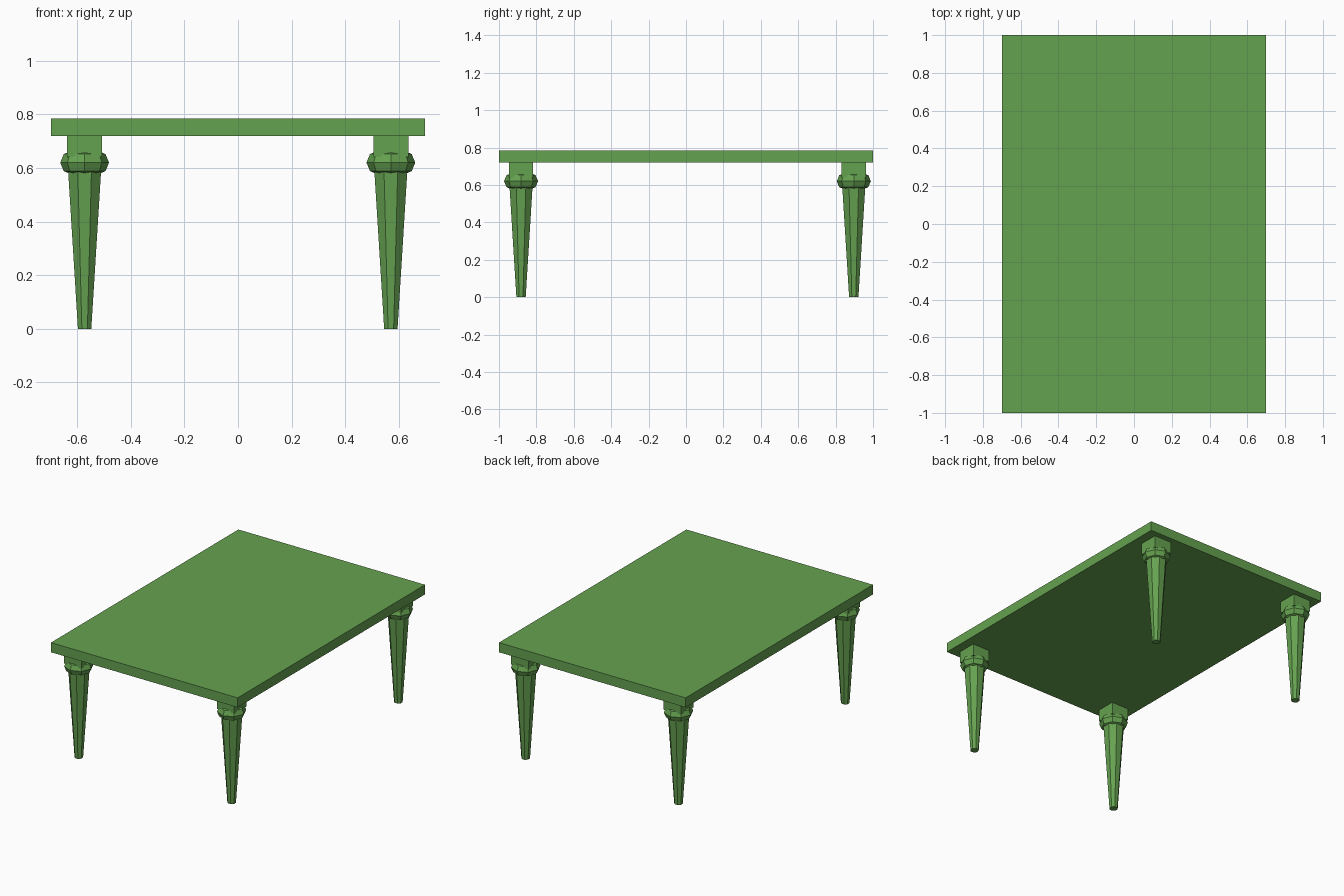
import bpy, math

if "Cube" in bpy.data.objects:
    bpy.data.objects.remove(bpy.data.objects["Cube"])

green = bpy.data.materials.new("green")
green.diffuse_color = (0.13, 0.36, 0.08, 1)
green.use_nodes = True
green.node_tree.nodes["Principled BSDF"].inputs["Base Color"].default_value = green.diffuse_color


def finish(name):
    ob = bpy.context.object
    ob.name = name
    ob.data.materials.append(green)
    return ob


def box(name, loc, size):
    bpy.ops.mesh.primitive_cube_add(size=1, location=loc)
    finish(name).scale = size


# Table top slab
box("table_top", (0, 0, 0.7525), (1.395, 2, 0.065))

# Four legs: square block, faceted collar ring, tapered eight-sided shaft
for end, y in (("front", -0.882), ("back", 0.897)):
    for side, x in (("left", -0.572), ("right", 0.57)):
        tag = f"{end}_{side}"
        box(f"{tag}_block", (x, y, 0.68), (0.13, 0.13, 0.08))

        bpy.ops.mesh.primitive_torus_add(
            location=(x, y, 0.62), major_segments=8, minor_segments=8,
            major_radius=0.046, minor_radius=0.045)
        finish(f"{tag}_collar")

        bpy.ops.mesh.primitive_cone_add(
            vertices=8, radius1=0.027, radius2=0.07, depth=0.64,
            location=(x, y, 0.32), rotation=(0, 0, math.pi / 8))
        finish(f"{tag}_shaft")
